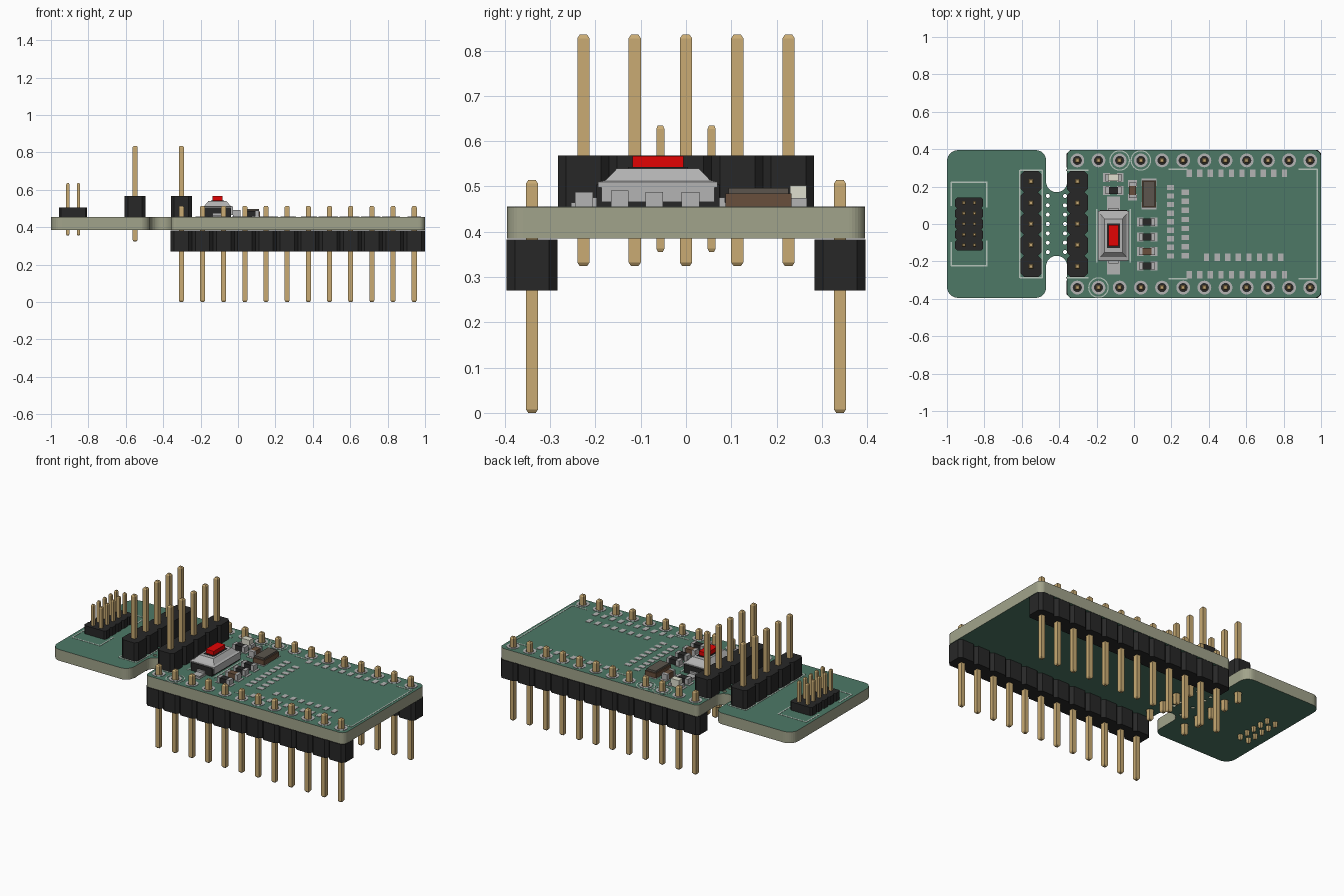
import bpy, bmesh
from math import cos, sin, pi
from mathutils import Vector

if "Cube" in bpy.data.objects:
    bpy.data.objects.remove(bpy.data.objects["Cube"])

TOP, BOT, P = 0.454, 0.385, 0.1132      # board faces, pin pitch
mats = {}

def mat(name, rgb):
    if name not in mats:
        m = bpy.data.materials.new(name)
        m.diffuse_color = [(c / 255) ** 2.2 for c in rgb] + [1]
        m.use_nodes = True
        m.node_tree.nodes["Principled BSDF"].inputs["Base Color"].default_value = m.diffuse_color
        mats[name] = m
    return mats[name]

GREEN, EDGE = mat("solder_mask", (78, 120, 102)), mat("board_edge", (160, 162, 138))
BLACK, GOLD = mat("black_plastic", (44, 44, 44)), mat("gold", (200, 170, 115))
METAL, RED = mat("metal", (178, 178, 178)), mat("red", (225, 12, 12))
BROWN, WHITE = mat("brown", (104, 80, 62)), mat("white", (222, 222, 205))
SILK, CAN = mat("silk", (180, 196, 186)), mat("crystal_lid", (92, 86, 78))

def finish(bm, name, *materials):
    bmesh.ops.recalc_face_normals(bm, faces=bm.faces)
    me = bpy.data.meshes.new(name)
    bm.to_mesh(me)
    bm.free()
    for m in materials:
        me.materials.append(m)
    ob = bpy.data.objects.new(name, me)
    bpy.context.collection.objects.link(ob)
    return ob

def loft(bm, rings):
    """Closed solid through a stack of (outline, z) rings."""
    vs = [[bm.verts.new((x, y, z)) for x, y in pts] for pts, z in rings]
    n = len(vs[0])
    for a, b in zip(vs, vs[1:]):
        for i in range(n):
            bm.faces.new((a[i], a[(i + 1) % n], b[(i + 1) % n], b[i]))
    bm.faces.new(vs[0][::-1])
    bm.faces.new(vs[-1])

def rect(x, y, hx, hy):
    return [(x - hx, y - hy), (x + hx, y - hy), (x + hx, y + hy), (x - hx, y + hy)]

def circle(x, y, r, n=16):
    return [(x + r * cos(2 * pi * i / n), y + r * sin(2 * pi * i / n)) for i in range(n)]

def box(bm, x, y, hx, hy, z0, z1):
    loft(bm, [(rect(x, y, hx, hy), z0), (rect(x, y, hx, hy), z1)])

def boxes(name, material, items):
    bm = bmesh.new()
    for it in items:
        box(bm, *it)
    return finish(bm, name, material)

def rings(name, material, items, z1):
    bm = bmesh.new()
    for x, y, ro, ri in items:
        n = 24
        c = [[bm.verts.new((px, py, z)) for px, py in circle(x, y, r, n)]
             for r, z in ((ro, TOP), (ro, z1), (ri, z1), (ri, TOP))]
        for k in range(4):
            a, b = c[k], c[(k + 1) % 4]
            for i in range(n):
                bm.faces.new((a[i], a[(i + 1) % n], b[(i + 1) % n], b[i]))
    finish(bm, name, material)

def pins(name, pts, h, z0, z1):
    bm = bmesh.new()
    for x, y in pts:
        tip, full = rect(x, y, h * .6, h * .6), rect(x, y, h, h)
        loft(bm, [(tip, z0), (full, z0 + .008), (full, z1 - .008), (tip, z1)])
    finish(bm, name, GOLD)

def strip(name, cx, cy, n, pitch, width, cham, z0, z1, along_x=False):
    """Pin header body: a row of chamfered segments in one outline."""
    side, L = [], n * pitch / 2
    for i in range(n):
        a = -L + i * pitch
        side += [(width / 2 - cham, a), (width / 2, a + cham),
                 (width / 2, a + pitch - cham), (width / 2 - cham, a + pitch)]
    side = [p for i, p in enumerate(side) if i == 0 or p[1] - side[i - 1][1] > 1e-5]
    out = side + [(-u, v) for u, v in reversed(side)]
    out = [(cx + v, cy + u) if along_x else (cx + u, cy + v) for u, v in out]
    bm = bmesh.new()
    loft(bm, [(out, z0), (out, z1)])
    finish(bm, name, BLACK)

def rounded(corners, n=8):
    out = []
    for i, (x, y, r) in enumerate(corners):
        p = Vector((x, y))
        a = (Vector(corners[i - 1][:2]) - p).normalized()
        b = (Vector(corners[(i + 1) % len(corners)][:2]) - p).normalized()
        c = p + (a + b) * r
        for k in range(n + 1):
            t = k / n * pi / 2
            q = c - b * r * cos(t) - a * r * sin(t)
            out.append((q.x, q.y))
    return out

# pin positions
rows = [(-.303 + i * P, s * .34) for s in (-1, 1) for i in range(12)]
debug = [(x, i * P) for x in (-.55, -.303) for i in range(-2, 3)]
small = [(x, i * P / 2) for x in (-.91, -.853) for i in range(-2, 3)]

# circuit board with snap-off tab, pin holes and perforations
half = [(-1, -.395, .06), (-.47, -.395, .055), (-.47, -.17, .0562),
        (-.357, -.17, .0562), (-.357, -.395, .025), (1, -.395, .035)]
loops = [rounded(half + [(x, -y, r) for x, y, r in reversed(half)])]
loops += [circle(x, y, .022) for x, y in rows + debug]
loops += [circle(x, y, .0145, 12) for x, y in small]
loops += [circle(x, i * .05, .011, 12) for x in (-.461, -.369) for i in range(-3, 4)]
bm = bmesh.new()
for pts in loops:
    vs = [bm.verts.new((x, y, BOT)) for x, y in pts]
    for i in range(len(vs)):
        bm.edges.new((vs[i - 1], vs[i]))
bmesh.ops.triangle_fill(bm, edges=bm.edges[:], use_beauty=True)
ext = bmesh.ops.extrude_face_region(bm, geom=bm.faces[:])
bmesh.ops.translate(bm, vec=(0, 0, TOP - BOT),
                    verts=[g for g in ext["geom"] if isinstance(g, bmesh.types.BMVert)])
bmesh.ops.recalc_face_normals(bm, faces=bm.faces)
for f in bm.faces:
    f.material_index = 0 if abs(f.normal.z) > .5 else 1
finish(bm, "circuit_board", GREEN, EDGE)

# long headers below, programming headers above
for s, side in ((-1, "front"), (1, "back")):
    strip(side + "_header_body", .3196, s * .34, 12, P, .112, .018, .27, .383, True)
pins("long_header_pins", rows, .0135, 0, .514)
for x, side in ((-.55, "left"), (-.303, "right")):
    strip(side + "_debug_header_body", x, 0, 5, P, .112, .018, TOP, .568)
pins("debug_header_pins", debug, .0135, .324, .835)
strip("small_header_body", -.8815, 0, 5, P / 2, .15, .01, TOP, .505)
pins("small_header_pins", small, .009, .355, .635)

# solder pads and marker rings
rings("hole_pads", METAL, [(x, y, .037, .022) for x, y in rows], TOP + .002)
rings("marker_rings", SILK, [(-.0766, .34, .055, .049), (.0366, .34, .055, .049),
                             (-.19, -.34, .055, .049)], TOP + .0015)

# surface pads for the missing radio module
Z = (TOP - .001, TOP + .002)
pad = [(.2, .2 - i * .0566, .018, .014, *Z) for i in range(7)]
pad = [(.196, .195 - i * .0457, .019, .014, *Z) for i in range(9)]
pad += [(.275, .17 - i * .0485, .02, .014, *Z) for i in range(8)]
pad += [(.388 + i * .0566, -.178, .014, .02, *Z) for i in range(8)]
for s in (-1, 1):
    pad += [(.295 + i * .0566, s * .272, .014, .02, *Z) for i in range(10)]
boxes("module_pads", METAL, pad)

# printed outlines
S, w = (TOP - .001, TOP + .0015), .004
silk = [(.98, 0, w, .295, *S)]
for s in (-1, 1):
    silk += [(.93, s * .293, .05, w, *S), (.235, s * .293, .05, w, *S),
             (-.8815, s * .222, .097, w, *S), (-.976, s * .16, w, .064, *S),
             (-.787, s * .155, w, .068, *S), (-.55, s * .288, .06, w, *S),
             (-.303, s * .288, .06, w, *S), (-.55 + s * .06, 0, w, .288, *S),
             (-.11 + s * .09, -.062, w, .143, *S)]
boxes("printed_outlines", SILK, silk)

# push button
bx, by = -.11, -.062
boxes("button_base", BLACK, [(bx, by, .072, .136, TOP, .504)])
bm = bmesh.new()
for s in (-1, 1):
    box(bm, bx + s * .076, by, .006, .125, TOP + .012, .504)
loft(bm, [(rect(bx, by, .082, .132), .498), (rect(bx, by, .082, .132), .51),
          (rect(bx, by, .07, .115), .514), (rect(bx, by, .048, .09), .54)])
finish(bm, "button_cover", METAL)
boxes("button_collar", BLACK, [(bx, by, .035, .066, .535, .5425)])
boxes("button_cap", RED, [(bx, by, .027, .056, .535, .567)])
leads = []
for s in (-1, 1):
    leads += [(bx, by + s * .172, .034, .036, *Z), (bx, by + s * .165, .026, .027, TOP, .464),
              (bx, by + s * .142, .026, .006, TOP, .476)]
boxes("button_leads", METAL, leads)

# chip parts: x, y, material, upright, height
chips = [(.07, .01, BLACK, 0, .033), (.07, -.07, BLACK, 0, .033), (.07, -.146, BROWN, 0, .036),
         (.07, -.225, BLACK, 0, .033), (-.11, .18, BLACK, 0, .033),
         (-.11, .248, WHITE, 0, .048), (-.007, .18, BROWN, 1, .036)]
for i, (x, y, m, up, h) in enumerate(chips):
    def b(off, ln, wd, z0, z1):
        return (x, y + off, wd, ln, z0, z1) if up else (x + off, y, ln, wd, z0, z1)
    boxes(f"chip_body_{i}", m, [b(0, .028, .0185, TOP + .002, TOP + h)])
    boxes(f"chip_ends_{i}", METAL,
          [b(s * .033, .009, .0195, TOP, TOP + (.02 if m == WHITE else h + .001)) for s in (-1, 1)]
          + [b(s * .037, .018, .024, *Z) for s in (-1, 1)])

# crystal
boxes("crystal_body", BROWN, [(.08, .16, .038, .073, TOP, .484)])
boxes("crystal_lid", CAN, [(.08, .16, .032, .066, .484, .496)])
boxes("crystal_pads", METAL, [(.08, .16 + s * .062, .041, .02, *Z) for s in (-1, 1)])
